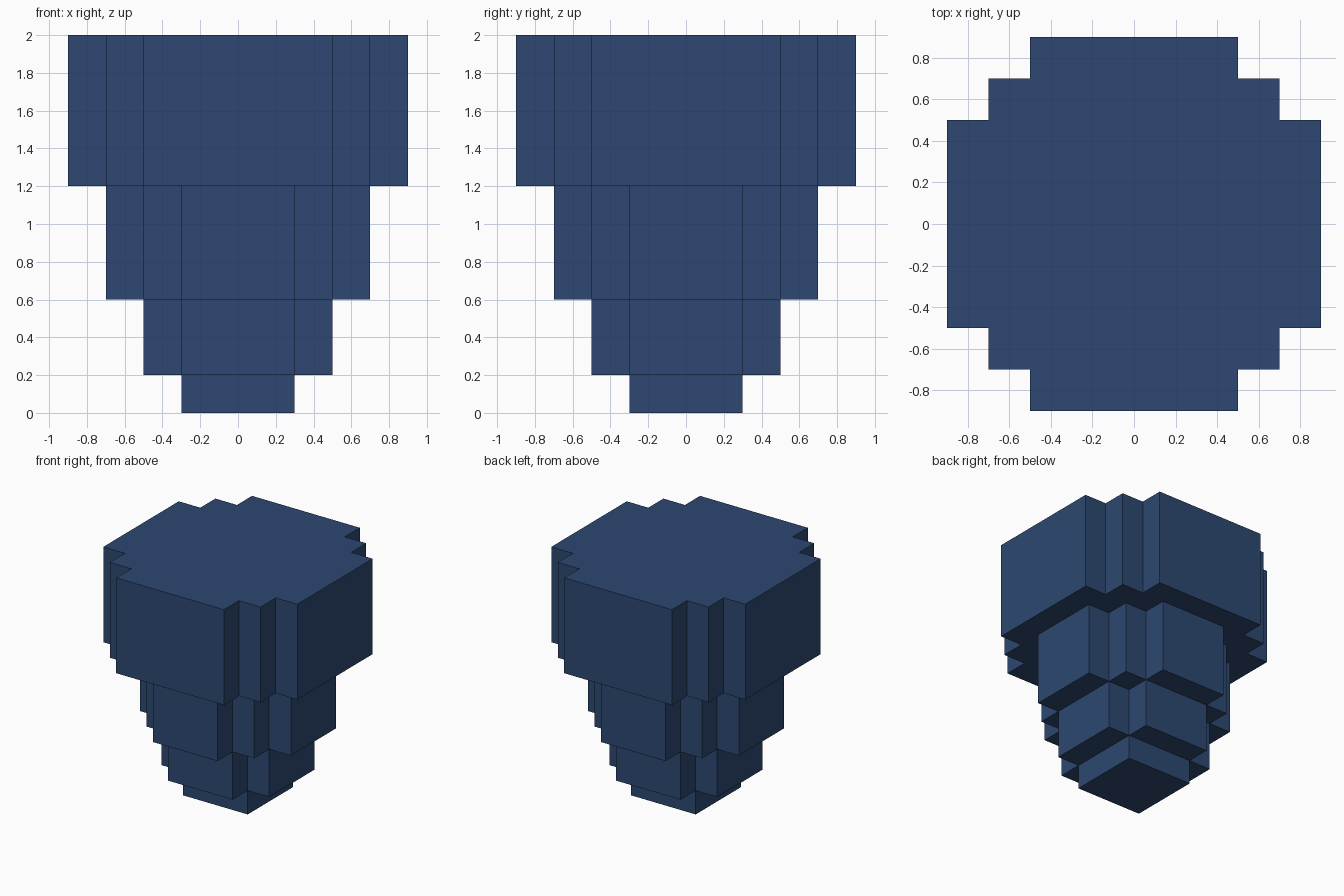
import bpy
import bmesh

cube = bpy.data.objects.get("Cube")
if cube:
    bpy.data.objects.remove(cube, do_unlink=True)

# Single dark blue material
BLUE = (0.026, 0.064, 0.165, 1.0)
blue = bpy.data.materials.new("dark_blue")
blue.use_nodes = True
blue.diffuse_color = BLUE
bsdf = blue.node_tree.nodes["Principled BSDF"]
bsdf.inputs["Base Color"].default_value = BLUE
bsdf.inputs["Roughness"].default_value = 0.8


def stepped_outline(corners):
    """Outline of a blocky disc from the outer corners of its first quadrant."""
    quarter = [corners[0]]
    for (x0, y0), (x1, y1) in zip(corners, corners[1:]):
        quarter += [(x1, y0), (x1, y1)]  # inner notch, then next outer corner
    outline = []
    for _ in range(4):
        outline += quarter
        quarter = [(-y, x) for x, y in quarter]
    return outline


def add_tier(name, corners, bottom, top):
    """Extrude a stepped outline between two heights."""
    bm = bmesh.new()
    base = bm.faces.new([bm.verts.new((x, y, bottom)) for x, y in stepped_outline(corners)])
    result = bmesh.ops.extrude_face_region(bm, geom=[base], use_keep_orig=True)
    raised = [g for g in result["geom"] if isinstance(g, bmesh.types.BMVert)]
    bmesh.ops.translate(bm, verts=raised, vec=(0, 0, top - bottom))
    bmesh.ops.recalc_face_normals(bm, faces=bm.faces)
    mesh = bpy.data.meshes.new(name)
    bm.to_mesh(mesh)
    bm.free()
    mesh.materials.append(blue)
    bpy.context.collection.objects.link(bpy.data.objects.new(name, mesh))


# Tiers widen from the foot up to the flat top
add_tier("foot_tier", [(0.3, 0.3)], 0.0, 0.2)
add_tier("lower_tier", [(0.5, 0.3), (0.3, 0.5)], 0.2, 0.6)
add_tier("middle_tier", [(0.7, 0.3), (0.5, 0.5), (0.3, 0.7)], 0.6, 1.2)
add_tier("top_tier", [(0.9, 0.5), (0.7, 0.7), (0.5, 0.9)], 1.2, 2.0)
